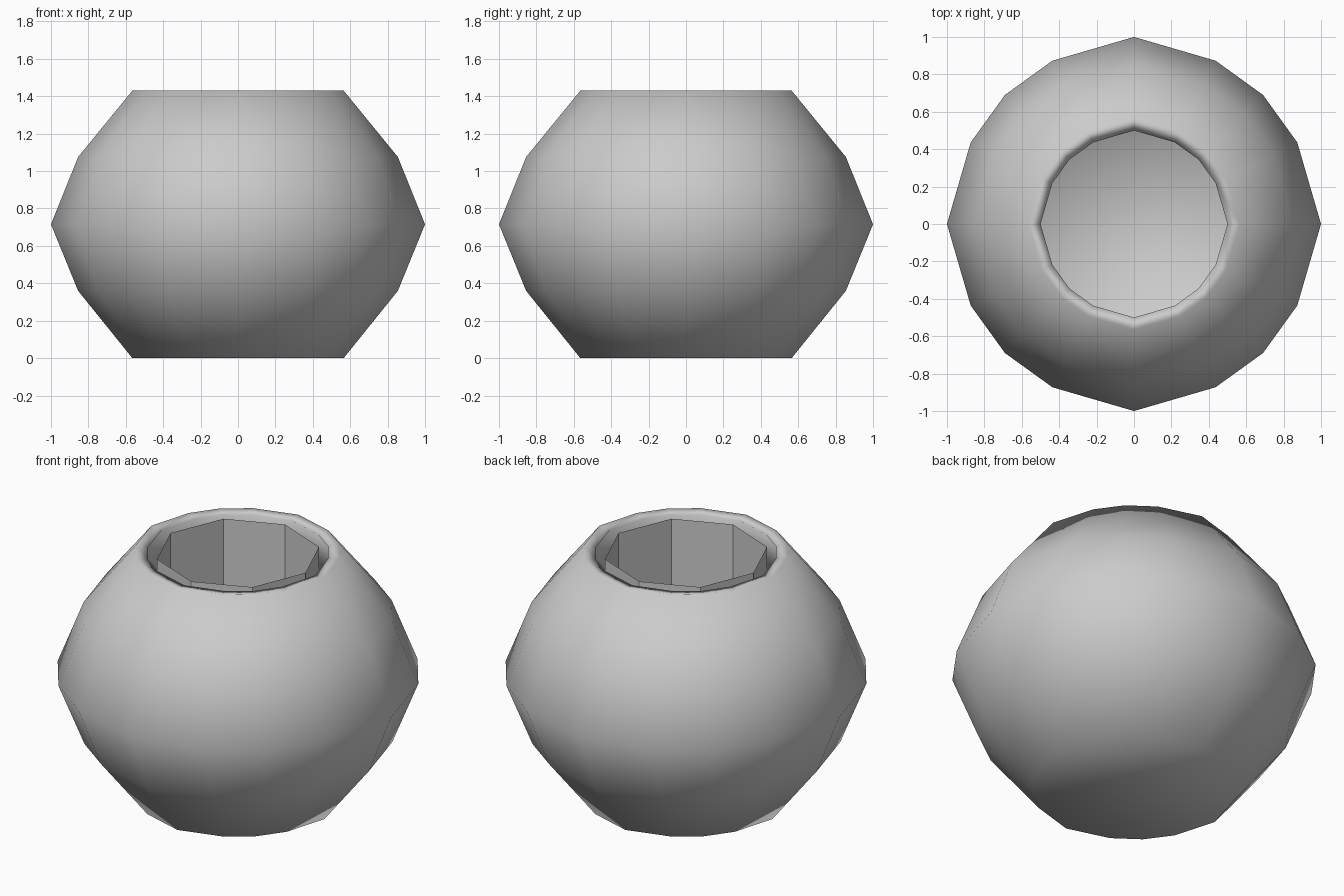
import bpy, bmesh, math

if "Cube" in bpy.data.objects:
    bpy.data.objects.remove(bpy.data.objects["Cube"])


def section(r):
    """Slightly squared 16-sided ring, like a rounded-cube slice."""
    quarter = [(1, 0), (0.873, 0.436), (0.69, 0.69), (0.436, 0.873)]
    pts = []
    for q in range(4):
        c, s = round(math.cos(q * math.pi / 2)), round(math.sin(q * math.pi / 2))
        pts += [((x * c - y * s) * r, (x * s + y * c) * r) for x, y in quarter]
    return pts


def octagon(r):
    return [(r * math.cos(k * math.pi / 4), r * math.sin(k * math.pi / 4)) for k in range(8)]


def loft(name, profile, shape, caps, smooth):
    """Join rings of the given shape along a list of (radius, height)."""
    bm = bmesh.new()
    rings = [[bm.verts.new((x, y, z)) for x, y in shape(r)] for r, z in profile]
    n = len(rings[0])
    for lo, hi in zip(rings, rings[1:]):
        for i in range(n):
            j = (i + 1) % n
            bm.faces.new((lo[i], lo[j], hi[j], hi[i]))
    if "start" in caps:
        bm.faces.new(rings[0][::-1])
    if "end" in caps:
        bm.faces.new(rings[-1])
    for f in bm.faces:
        f.smooth = smooth
    mesh = bpy.data.meshes.new(name)
    bm.to_mesh(mesh)
    bm.free()
    obj = bpy.data.objects.new(name, mesh)
    bpy.context.collection.objects.link(obj)
    return obj


# Round pot: outer wall, flat lip, inner wall and floor
outer = [(0.565, 0), (0.855, 0.36), (1.0, 0.715), (0.855, 1.075), (0.565, 1.43)]
inner = [(0.5, 1.42), (0.79, 1.05), (0.925, 0.715), (0.79, 0.385), (0.52, 0.07)]
loft("pot_body", outer + inner, section, ("start", "end"), True)

# Eight-sided open tube lining the mouth
loft("mouth_liner", [(0.44, 0.07), (0.44, 1.42)], octagon, (), False)
